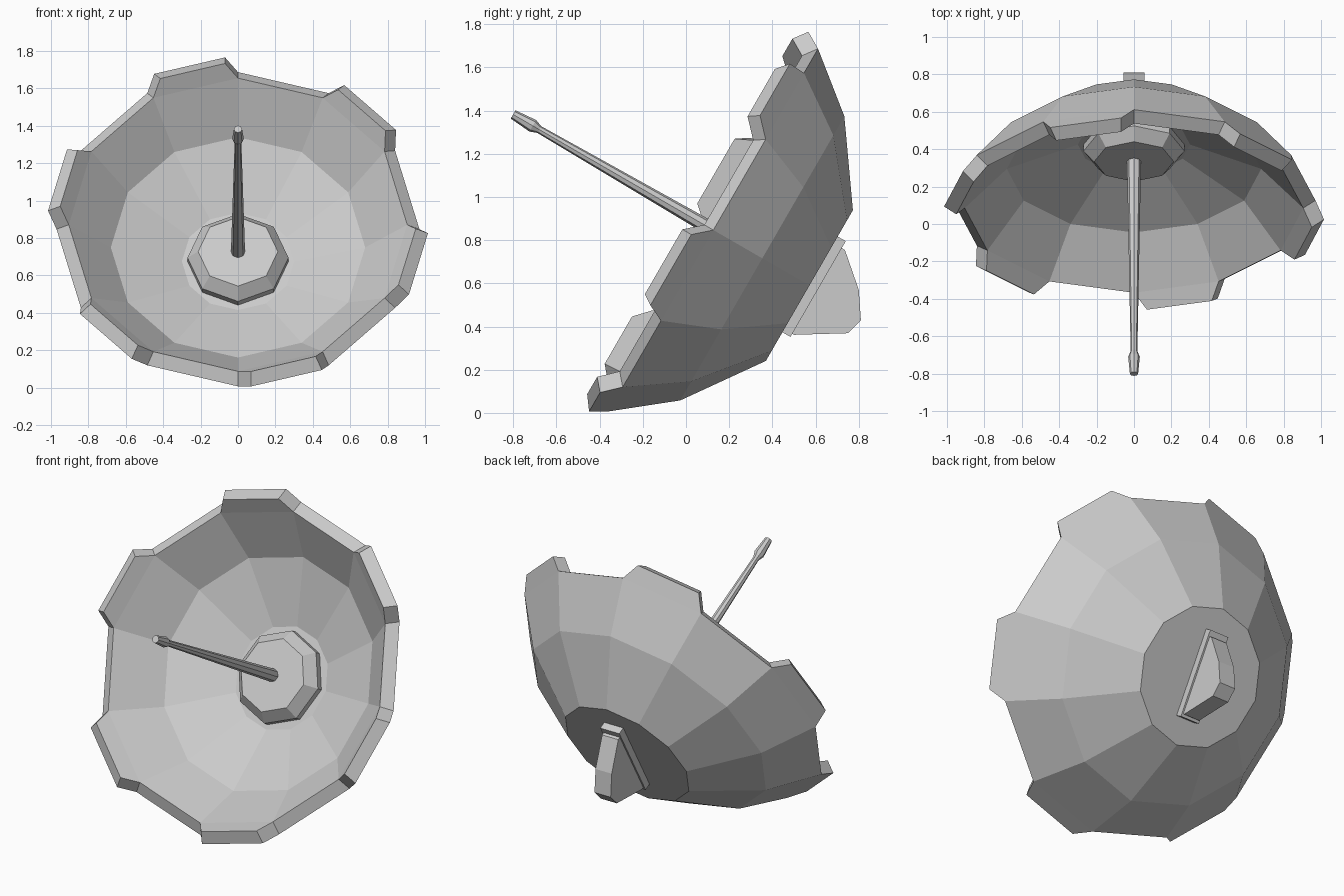
import bpy, bmesh
from math import cos, sin, pi, radians
from mathutils import Matrix, Vector

if "Cube" in bpy.data.objects:
    bpy.data.objects.remove(bpy.data.objects["Cube"])

# Local frame: Z is the dish axis, tilted up 30 degrees towards the front
FRAME = Matrix.Translation((0, 0.3985, 0.69)) @ Matrix.Rotation(radians(60), 4, 'X')


def finish(name, bm):
    bmesh.ops.recalc_face_normals(bm, faces=bm.faces)
    bm.transform(FRAME)
    me = bpy.data.meshes.new(name)
    bm.to_mesh(me)
    bm.free()
    ob = bpy.data.objects.new(name, me)
    bpy.context.collection.objects.link(ob)
    return ob


def lathe(profile, n):
    """Revolve (radius, height) points; cap both ends. Returns bmesh and face bands."""
    bm = bmesh.new()
    rings = [[bm.verts.new((r * cos(2 * pi * i / n), r * sin(2 * pi * i / n), h))
              for i in range(n)] for r, h in profile]
    bands = [[bm.faces.new((a[i], a[(i + 1) % n], b[(i + 1) % n], b[i]))
              for i in range(n)] for a, b in zip(rings, rings[1:])]
    bm.faces.new(rings[0])
    bm.faces.new(rings[-1])
    return bm, bands


def slab(name, profile, half):
    """Extrude a (y, z) outline sideways to both sides of x = 0."""
    bm = bmesh.new()
    f = bm.faces.new([bm.verts.new((-half, y, z)) for y, z in profile])
    ext = bmesh.ops.extrude_face_region(bm, geom=[f])
    bmesh.ops.translate(bm, vec=(2 * half, 0, 0),
                        verts=[v for v in ext['geom'] if isinstance(v, bmesh.types.BMVert)])
    return finish(name, bm)


# Dish bowl, with a raised tapered block on every other rim segment
bm, bands = lathe([(0.403, -0.2), (0.76, 0.052), (0.97, 0.314),
                   (0.905, 0.362), (0.68, 0.12), (0.3, -0.03)], 12)
bmesh.ops.recalc_face_normals(bm, faces=bm.faces)
raised = bmesh.ops.extrude_discrete_faces(bm, faces=bands[2][1::2])['faces']
for f in raised:
    c = f.calc_center_median()
    out = Vector((c.x, c.y, 0)).normalized()
    tan = Vector((-out.y, out.x, 0))
    for v in f.verts:
        side = 1 if (v.co - c).dot(tan) > 0 else -1
        v.co += out * 0.062 + Vector((0, 0, 0.078)) - tan * side * 0.055
finish("dish", bm)

# Octagonal hub in the bowl
finish("hub", lathe([(0.27, -0.05), (0.27, 0.01), (0.213, 0.075)], 8)[0])

# Feed rod with flared tip
finish("feed_rod", lathe([(0.038, 0.06), (0.018, 1.245), (0.031, 1.28), (0.022, 1.385)], 8)[0])

# Rear mount: base plate and fin
slab("mount_plate", [(-0.25, -0.19), (-0.25, -0.243), (0.262, -0.243), (0.262, -0.19)], 0.065)
slab("mount_fin", [(-0.233, -0.23), (-0.233, -0.253), (-0.102, -0.465), (-0.02, -0.487),
                   (0.097, -0.408), (0.225, -0.26), (0.225, -0.23)], 0.055)
